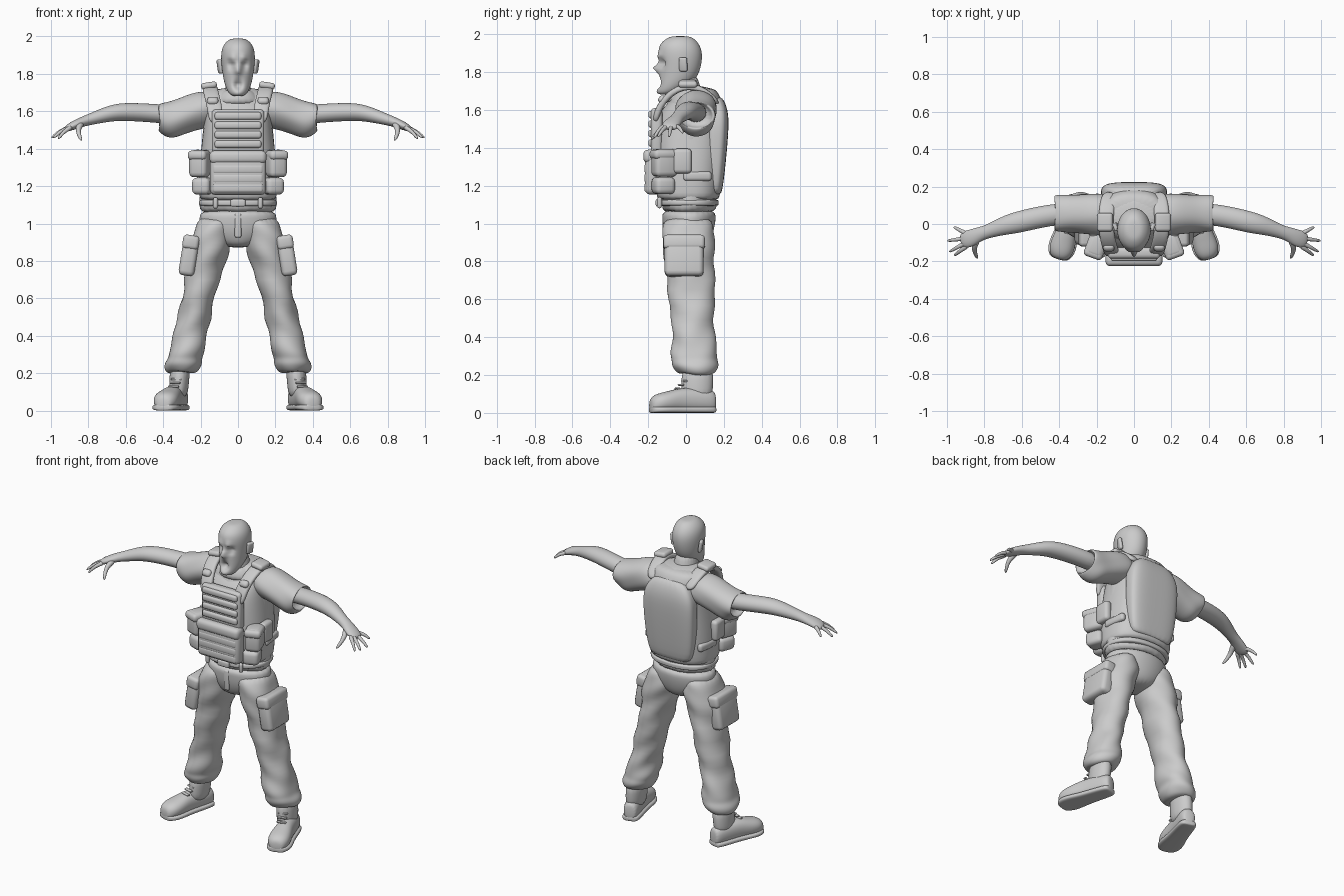
import bpy, bmesh
from math import sin, cos, pi, exp
from mathutils import Vector, Matrix

if "Cube" in bpy.data.objects:
    bpy.data.objects.remove(bpy.data.objects["Cube"])

colour = (0.6, 0.6, 0.6, 1)
grey = bpy.data.materials.new("plain_grey")
grey.use_nodes = True
grey.diffuse_color = colour
grey.node_tree.nodes["Principled BSDF"].inputs["Base Color"].default_value = colour
X, Y, Z = Vector((1, 0, 0)), Vector((0, 1, 0)), Vector((0, 0, 1))


def finish(name, bm):
    """Turn a bmesh into a smooth grey object."""
    bmesh.ops.recalc_face_normals(bm, faces=bm.faces)
    for face in bm.faces:
        face.smooth = True
    mesh = bpy.data.meshes.new(name)
    bm.to_mesh(mesh)
    bm.free()
    mesh.materials.append(grey)
    ob = bpy.data.objects.new(name, mesh)
    bpy.context.scene.collection.objects.link(ob)
    return ob


def loft(name, rings, axis=None, hint=X, side=1, sides=16, power=2):
    """Skin rings (x, y, z, half width, half depth) along a path; side=-1 mirrors."""
    bm = bmesh.new()
    points = [Vector(ring[:3]) for ring in rings]
    last = len(points) - 1
    loops = []
    for i, ring in enumerate(rings):
        along = axis or (points[min(i + 1, last)] - points[max(i - 1, 0)]).normalized()
        across = (hint - along * hint.dot(along)).normalized()
        other = along.cross(across)
        loop = []
        for k in range(sides):
            c, s = cos(2 * pi * k / sides), sin(2 * pi * k / sides)
            grow = (abs(c) ** power + abs(s) ** power) ** (-1 / power)
            spot = points[i] + grow * (across * ring[3] * c + other * ring[4] * s)
            loop.append(bm.verts.new((spot.x * side, spot.y, spot.z)))
        loops.append(loop)
    for low, high in zip(loops, loops[1:]):
        for k in range(sides):
            bm.faces.new((low[k], low[k - 1], high[k - 1], high[k]))
    bm.faces.new(loops[0])
    bm.faces.new(loops[-1])
    ob = finish(name, bm)
    smooth = ob.modifiers.new("smooth", "SUBSURF")
    smooth.levels = smooth.render_levels = 2
    return ob


def body(name, rows, power=2):
    """Upright loft from rows (z, half width, front y, back y)."""
    rings = [(0, (front + back) / 2, z, width, (back - front) / 2)
             for z, width, front, back in rows]
    return loft(name, rings, axis=Z, sides=24, power=power)


def tube(name, points, thick, tip, side):
    """Round tapering tube through a few points."""
    last = len(points) - 1
    rings = []
    for i, point in enumerate(points):
        radius = thick + (tip - thick) * i / last
        rings.append((*point, radius, radius))
    return loft(name, rings, hint=Y, side=side, sides=8)


def box(name, at, size, side=1, pitch=0, roll=0, yaw=0, bevel=0.02):
    """Padded box with rounded edges."""
    bm = bmesh.new()
    bmesh.ops.create_cube(bm, size=1)
    bmesh.ops.scale(bm, vec=size, verts=bm.verts)
    bmesh.ops.bevel(bm, geom=bm.edges[:], offset=min(bevel, min(size) * 0.45), segments=3,
                    profile=0.5, affect="EDGES")
    for angle, axis in zip((pitch, roll, yaw), "XYZ"):
        bmesh.ops.rotate(bm, matrix=Matrix.Rotation(angle, 3, axis), verts=bm.verts)
    bmesh.ops.translate(bm, vec=at, verts=bm.verts)
    bmesh.ops.scale(bm, vec=(side, 1, 1), verts=bm.verts)
    return finish(name, bm)


def bake(ob):
    """Apply the modifiers and return the mesh."""
    graph = bpy.context.evaluated_depsgraph_get()
    ob.data = bpy.data.meshes.new_from_object(ob.evaluated_get(graph))
    ob.modifiers.clear()
    return ob.data


def add_folds(ob, depth):
    """Press soft cloth creases into a part."""
    mesh = bake(ob)
    normals = [vert.normal.copy() for vert in mesh.vertices]
    for vert, normal in zip(mesh.vertices, normals):
        x, y, z = abs(vert.co.x), vert.co.y, vert.co.z
        vert.co += normal * depth * (sin(45 * z + 25 * x + 14 * y) + sin(19 * z - 30 * y))


def sculpt_face(ob, dabs):
    """Push the front of the head in or out around (x, z), on both sides."""
    for x, z, radius, push in dabs:
        for vert in ob.data.vertices:
            if vert.co.y < -0.05:
                gap = Vector((abs(vert.co.x) - x, vert.co.z - z)).length
                vert.co.y += push * exp(-(gap / radius) ** 2)


# Head, face and neck
head = body("head", [(1.68, .03, -.14, -.08), (1.7, .054, -.15, -.03), (1.75, .075, -.145, .05),
                     (1.82, .086, -.14, .08), (1.9, .094, -.15, .09), (1.95, .083, -.14, .07),
                     (1.98, .055, -.1, .04), (1.99, .03, -.07, .01)])
bake(head)
eye, brow, nose, mouth, chin = ((.036, 1.85, .02, .03), (.03, 1.88, .02, -.014),
                                (0, 1.82, .02, -.035), (0, 1.74, .022, .035), (0, 1.7, .03, -.01))
sculpt_face(head, (eye, brow, nose, mouth, chin))
body("neck", [(1.6, .1, -.09, .11), (1.7, .07, -.08, .08), (1.8, .06, -.08, .06)])
body("collar", [(1.62, .16, -.12, .15), (1.69, .11, -.1, .11), (1.72, .08, -.08, .09)])

# Torso, vest and belt
shirt = body("shirt", [(1.05, .21, -.13, .16), (1.1, .21, -.13, .165), (1.3, .19, -.13, .16),
                       (1.6, .19, -.13, .18), (1.69, .17, -.07, .16), (1.73, .11, -.03, .12)])
add_folds(shirt, .002)
body("vest", [(1.12, .2, -.15, .17), (1.14, .21, -.155, .18), (1.3, .21, -.17, .195),
              (1.5, .185, -.165, .205), (1.6, .175, -.14, .205), (1.69, .165, -.04, .175),
              (1.72, .13, -.01, .14)], power=2.6)
body("back_plate", [(1.15, .12, .1, .18), (1.17, .16, .1, .195), (1.5, .185, .1, .228),
                    (1.6, .165, .1, .223), (1.68, .1, .1, .19)], power=4)
body("belt", [(1.09, .2, -.14, .17), (1.1, .21, -.145, .173), (1.12, .21, -.145, .173),
              (1.13, .2, -.14, .17)], power=2.4)
box("belt_buckle", at=(0, -.145, 1.11), size=(.08, .03, .04), bevel=.01)
box("chest_panel", at=(0, -.155, 1.49), size=(.28, .06, .24))
for i in range(4):
    box("chest_webbing", at=(0, -.184, 1.425 + .05 * i), size=(.25, .03, .04))
box("front_pouch", at=(0, -.175, 1.27), size=(.3, .085, .235), bevel=.03)
box("front_pouch_flap", at=(0, -.188, 1.355), size=(.305, .075, .07), bevel=.025)
for i in range(3):
    box("front_pouch_band", at=(0, -.205, 1.19 + .05 * i), size=(.27, .03, .05))

# Hips
body("hips", [(.87, .07, -.07, .09), (.91, .15, -.1, .13), (.97, .205, -.12, .15),
              (1.03, .21, -.125, .16), (1.08, .2, -.125, .155)])
box("fly", at=(0, -.115, .99), size=(.035, .02, .13))

# Measures shared by both sides
strap_path = [(.115, -.165, 1.53), (.125, -.14, 1.63), (.15, -.05, 1.72),
              (.15, .07, 1.73), (.13, .175, 1.63)]
sleeve_rows = [(.1, 1.61, .1, .09), (.2, 1.61, .115, .105), (.3, 1.575, .103, .103),
               (.36, 1.552, .104, .104), (.425, 1.57, .1, .076), (.425, 1.57, .088, .066),
               (.38, 1.57, .075, .058)]
arm_rings = [(.33, .055, 1.58, .06, .054), (.45, .05, 1.59, .058, .05), (.62, .01, 1.6, .06, .05),
             (.7, -.01, 1.585, .05, .042), (.78, -.04, 1.56, .036, .032),
             (.83, -.055, 1.545, .038, .027), (.88, -.08, 1.525, .05, .024),
             (.93, -.09, 1.5, .04, .015)]
fingertips = [(.963, -.17, 1.45), (.99, -.15, 1.455), (1, -.09, 1.455), (.965, -.015, 1.475)]
leg_rows = [(1.04, .08, .12), (.98, .105, .135), (.9, .115, .14), (.8, .104, .135), (.6, .086, .12),
            (.45, .09, .115), (.37, .088, .115), (.31, .102, .122), (.28, .096, .118),
            (.25, .106, .128), (.21, .085, .105), (.2, .06, .085)]
# Boot rows run from heel to toe: distance, half width, half height
boot_rows = [(0, .03, .05), (.02, .05, .06), (.18, .052, .066), (.25, .066, .056),
             (.31, .068, .05), (.345, .05, .042), (.36, .03, .03)]
toe_way = Vector((.29, -.957, 0))
heel = Vector((.3, .155, 0))

for word, side in (("left_", 1), ("right_", -1)):
    box(word + "ear", (.096, -.015, 1.84), (.022, .045, .075), side, roll=.15, yaw=-.35, bevel=.01)

    # Vest straps and pouches
    loft(word + "shoulder_strap", [(*point, .04, .018) for point in strap_path],
         side=side, power=4)
    box(word + "strap_buckle", (.135, -.125, 1.655), (.06, .045, .04), side, pitch=.85)
    box(word + "strap_pad", (.155, .01, 1.738), (.085, .1, .035), side, roll=.15)
    box(word + "upper_pouch", (.2, -.115, 1.32), (.1, .125, .145), side, yaw=.35, bevel=.025)
    box(word + "pouch_flap", (.204, -.122, 1.365), (.104, .125, .05), side, yaw=.35)
    box(word + "lower_pouch", (.187, -.12, 1.2), (.1, .11, .09), side, yaw=.35, bevel=.025)
    box(word + "radio_pouch", (.215, -.02, 1.33), (.05, .1, .13), side)
    box(word + "side_strap", (.195, .06, 1.25), (.035, .15, .05), side, yaw=.12)
    box(word + "belt_loop", (.12, -.14, 1.11), (.025, .025, .06), side)

    # Sleeve with open cuff, arm and hand
    sleeve = loft(word + "sleeve", [(x, .055, z, deep, tall) for x, z, deep, tall in sleeve_rows],
                  axis=X, hint=Y, side=side)
    add_folds(sleeve, .0025)
    loft(word + "arm", arm_rings, hint=Y, side=side)
    for i, tip in enumerate(fingertips):
        tip = Vector(tip)
        knuckle = Vector((.89, -.115 + .02 * i, 1.517))
        middle = knuckle.lerp(tip, 0.6) + Z * .012
        tube(word + "finger", (knuckle, knuckle.lerp(middle, 0.5), middle, tip), .015, .008, side)
    tube(word + "thumb", ((.835, -.075, 1.54), (.855, -.12, 1.51), (.853, -.15, 1.48),
                          (.836, -.186, 1.442)), .022, .008, side)

    # Trouser leg, slanting outward, with a cargo pocket
    leg = loft(word + "trouser_leg", [(.345 - .22 * z, .06 - .05 * z, z, wide, deep)
                                      for z, wide, deep in leg_rows], axis=Z, side=side, sides=20)
    add_folds(leg, .004)
    box(word + "cargo_pocket", (.263, -.01, .82), (.085, .205, .2), side, roll=-.16, bevel=.025)
    box(word + "pocket_flap", (.252, -.01, .9), (.088, .22, .075), side, roll=-.16)

    # Boot: shaft, foot, sole and laces
    loft(word + "boot_shaft", [(.32, .055, .06, .052, .085), (.315, .06, .15, .053, .085),
                               (.308, .062, .25, .058, .088)], axis=Z, side=side)
    foot, sole = [], []
    for distance, wide, tall in boot_rows:
        x, y, ground = heel + toe_way * distance
        foot.append((x, y, tall + .005, wide, tall))
        sole.append((x, y, .017, wide + .007, .017))
    loft(word + "boot", foot, axis=toe_way, side=side, power=2.4)
    loft(word + "boot_sole", sole, axis=toe_way, side=side, power=5)
    for i in range(4):
        box(word + "lace", (.345 - .008 * i, -.045 + .018 * i, .128 + .02 * i), (.06, .02, .01),
            side, yaw=.29)
